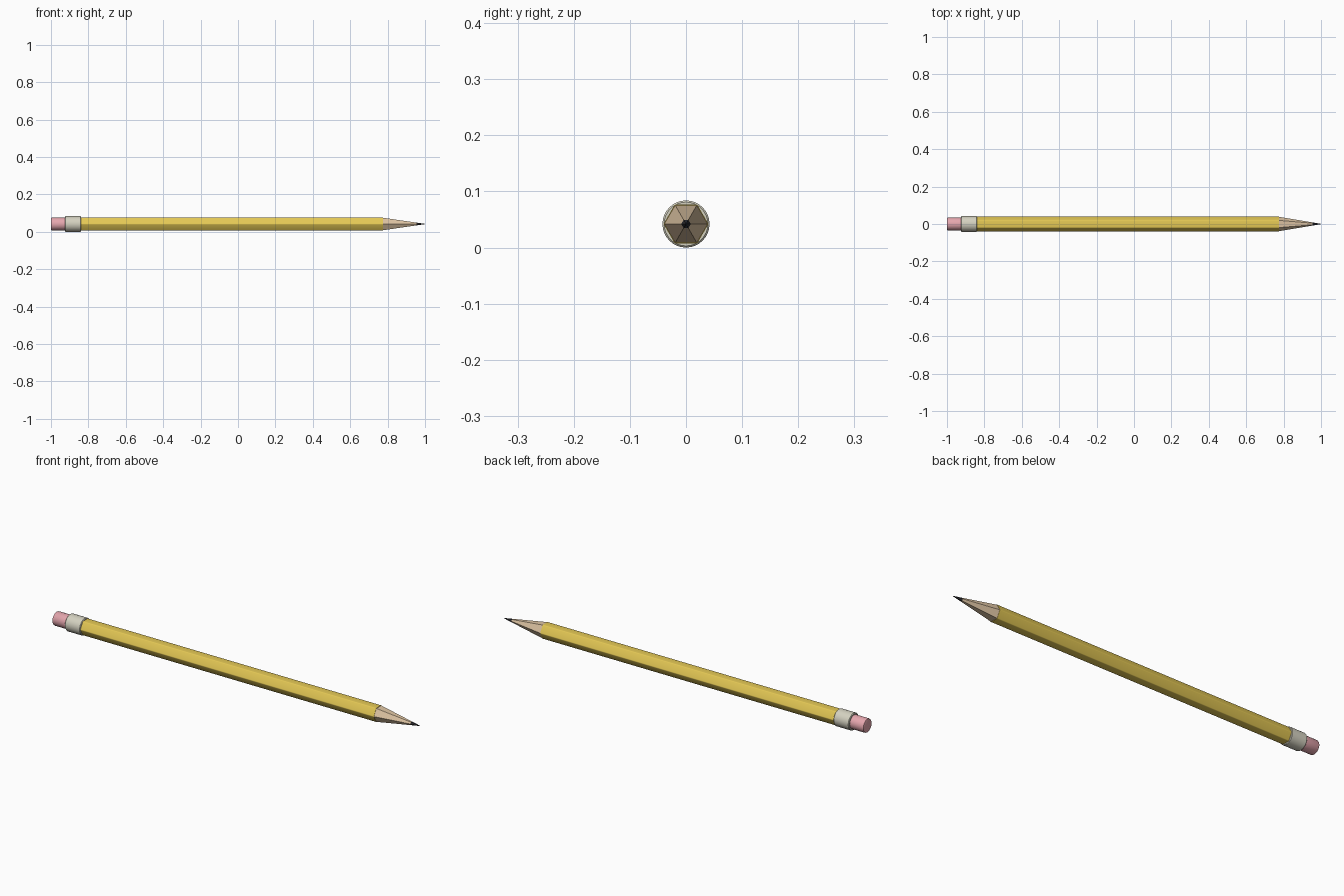
import bpy, bmesh, math

if "Cube" in bpy.data.objects:
    bpy.data.objects.remove(bpy.data.objects["Cube"])

CZ = 0.042  # pencil axis height


def material(name, rgb):
    m = bpy.data.materials.new(name)
    m.diffuse_color = (*rgb, 1)
    m.use_nodes = True
    m.node_tree.nodes["Principled BSDF"].inputs["Base Color"].default_value = m.diffuse_color
    return m


def lathe(name, profile, sides, mat, smooth=True, corner_bevel=0.0):
    """Closed solid along x from (x, radius) pairs; corners lie on the y axis."""
    bm = bmesh.new()
    rings = []
    for x, r in profile:
        if r == 0:
            rings.append([bm.verts.new((x, 0, CZ))] * sides)
            continue
        rings.append([bm.verts.new((x, r * math.cos(math.tau * i / sides),
                                    CZ + r * math.sin(math.tau * i / sides)))
                      for i in range(sides)])
    for a, b in zip(rings, rings[1:]):
        for i in range(sides):
            j = (i + 1) % sides
            bm.faces.new(list(dict.fromkeys((a[i], a[j], b[j], b[i]))))
    for ring in (rings[0], rings[-1]):
        if len(set(ring)) > 2:
            bm.faces.new(ring)
    if corner_bevel:
        # soften only the long edges
        long_edges = [e for e in bm.edges
                      if abs(e.verts[0].co.x - e.verts[1].co.x) > 0.1]
        bmesh.ops.bevel(bm, geom=long_edges, offset=corner_bevel, segments=3,
                        profile=0.5, affect='EDGES')
    bmesh.ops.recalc_face_normals(bm, faces=bm.faces)
    me = bpy.data.meshes.new(name)
    bm.to_mesh(me)
    bm.free()
    me.materials.append(mat)
    ob = bpy.data.objects.new(name, me)
    bpy.context.collection.objects.link(ob)
    if smooth:
        bpy.ops.object.select_all(action='DESELECT')
        ob.select_set(True)
        bpy.context.view_layer.objects.active = ob
        bpy.ops.object.shade_smooth_by_angle(angle=math.radians(35))
    return ob


yellow = material("yellow_paint", (0.78, 0.58, 0.09))
wood = material("bare_wood", (0.74, 0.56, 0.37))
lead = material("dark_graphite", (0.03, 0.03, 0.035))
metal = material("pale_metal", (0.66, 0.64, 0.53))
pink = material("pink_rubber", (0.78, 0.38, 0.42))

# Hexagonal painted shaft with softened corners
lathe("shaft", [(-0.86, 0.04), (0.775, 0.04)], 6, yellow, corner_bevel=0.003)

# Six-sided sharpened wood and graphite point
lathe("sharpened_wood", [(0.775, 0.0385), (0.955, 0.0085)], 6, wood, smooth=False)
lathe("graphite_point", [(0.955, 0.0085), (1.0, 0.001)], 6, lead, smooth=False)

# Metal band with rounded rims
lathe("ferrule", [(-0.925, 0.039), (-0.922, 0.042), (-0.843, 0.042), (-0.84, 0.039)],
      32, metal)

# Eraser with rounded end
lathe("eraser", [(-1.0, 0.029), (-0.9985, 0.0325), (-0.995, 0.034), (-0.92, 0.034)],
      32, pink)
